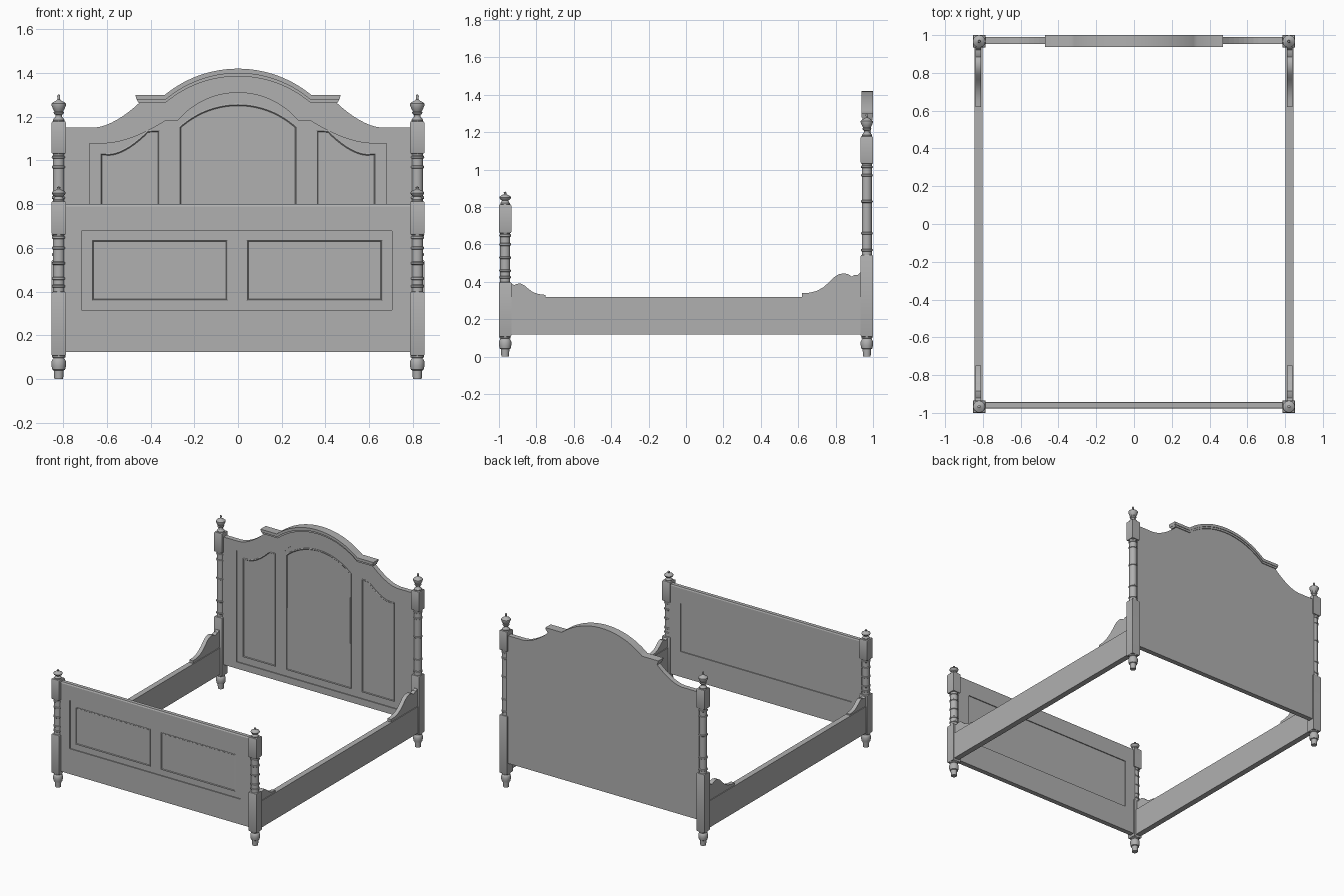
import bpy, bmesh, math
from mathutils import Vector

if "Cube" in bpy.data.objects:
    bpy.data.objects.remove(bpy.data.objects["Cube"])

GREY = bpy.data.materials.new("dark_grey")
GREY.diffuse_color = (0.435, 0.435, 0.435, 1)
GREY.use_nodes = True
GREY.node_tree.nodes["Principled BSDF"].inputs["Base Color"].default_value = GREY.diffuse_color


def shade(ob, angle=30):
    bpy.ops.object.select_all(action='DESELECT')
    bpy.context.view_layer.objects.active = ob
    ob.select_set(True)
    bpy.ops.object.shade_smooth_by_angle(angle=math.radians(angle))


def finish(bm, name, angle=30):
    bmesh.ops.recalc_face_normals(bm, faces=bm.faces)
    me = bpy.data.meshes.new(name)
    bm.to_mesh(me)
    bm.free()
    me.materials.append(GREY)
    ob = bpy.data.objects.new(name, me)
    bpy.context.collection.objects.link(ob)
    if angle:
        shade(ob, angle)
    return ob


def prism_bm(pts, a, b, axis='Y'):
    """Outline (u, z) extruded along Y or X between a and b."""
    bm = bmesh.new()
    put = (lambda u, z: (u, a, z)) if axis == 'Y' else (lambda u, z: (a, u, z))
    f = bm.faces.new([bm.verts.new(put(u, z)) for u, z in pts])
    out = bmesh.ops.extrude_face_region(bm, geom=[f])
    d = Vector((0, b - a, 0) if axis == 'Y' else (b - a, 0, 0))
    bmesh.ops.translate(bm, vec=d, verts=[v for v in out['geom'] if isinstance(v, bmesh.types.BMVert)])
    bmesh.ops.recalc_face_normals(bm, faces=bm.faces)
    return bm


def prism(name, pts, a, b, axis='Y', angle=30):
    return finish(prism_bm(pts, a, b, axis), name, angle)


def rect(x0, x1, z0, z1):
    return [(x0, z0), (x1, z0), (x1, z1), (x0, z1)]


def half_arch(w, z0, z1, n=14):
    """Circular arc from (w, z0) up to the crest (0, z1)."""
    h = z1 - z0
    r = (w * w + h * h) / (2 * h)
    t = math.asin(w / r)
    return [(r * math.sin(t * (1 - i / n)), z1 - r + r * math.cos(t * (1 - i / n))) for i in range(n + 1)]


def sweep_up(x0, z0, x1, z1, n=8):
    """Concave shoulder curve."""
    return [(x0 + (x1 - x0) * i / n, z0 + (z1 - z0) * (i / n) ** 1.7) for i in range(n + 1)]


def sym(pts):
    return pts + [(-x, z) for x, z in reversed(pts) if x > 1e-5]


def raised_panel(name, pts, y_back, y_front):
    """Panel with a moulded rim and a sunken field."""
    bm = prism_bm(pts, y_back, y_front)
    for thick, depth in ((0.005, 0.002), (0.005, -0.005)):
        f = max((f for f in bm.faces if f.normal.y < -0.9), key=lambda f: f.calc_area())
        bmesh.ops.inset_individual(bm, faces=[f], thickness=thick, depth=depth)
    return finish(bm, name, 0)


def recess(ob, pts, a, b):
    cut = prism("recess_cutter", pts, a, b)
    cut.hide_render = True
    m = ob.modifiers.new("recess", 'BOOLEAN')
    m.operation, m.solver, m.object = 'DIFFERENCE', 'EXACT', cut
    bpy.context.view_layer.objects.active = ob
    bpy.ops.object.modifier_apply(modifier=m.name)
    bpy.data.objects.remove(cut)
    ob.data.shade_flat()


def lathe(name, prof, x, y, n=24):
    bm = bmesh.new()
    vs = [bm.verts.new((x + r, y, z)) for r, z in prof]
    es = [bm.edges.new(p) for p in zip(vs, vs[1:])]
    bmesh.ops.spin(bm, geom=vs + es, cent=(x, y, 0), axis=(0, 0, 1), angle=2 * math.pi, steps=n)
    bmesh.ops.remove_doubles(bm, verts=bm.verts, dist=1e-5)
    return finish(bm, name)


def block(name, x, y, z0, z1, h=0.033):
    bm = bmesh.new()
    bmesh.ops.create_cube(bm, size=1)
    for v in bm.verts:
        v.co = (x + v.co.x * 2 * h, y + v.co.y * 2 * h, z0 + (v.co.z + 0.5) * (z1 - z0))
    ends = [e for e in bm.edges if abs(e.verts[0].co.z - e.verts[1].co.z) < 1e-6]
    bmesh.ops.bevel(bm, geom=ends, offset=0.008, segments=2, affect='EDGES', profile=0.5)
    return finish(bm, name)


def bead(z, r=0.032, h=0.007, base=0.027):
    return [(base, z - h), (r - 0.001, z - h * 0.6), (r, z), (r - 0.001, z + h * 0.6), (base, z + h)]


# Turned posts with square blocks
FOOT = [(0, 0), (0.02, 0), (0.023, 0.04), (0.029, 0.043), (0.033, 0.06), (0.033, 0.08),
        (0.028, 0.092), (0.024, 0.096), (0.03, 0.1), (0.03, 0.11), (0, 0.11)]
PX, PY = 0.82, 0.967


def post(kind, x, y, low, high, top, beads, finial):
    lathe(kind + "_foot", FOOT, x, y)
    block(kind + "_lower_block", x, y, 0.105, low)
    prof = [(0, low - 0.01), (0.027, low - 0.01)]
    for z in beads:
        prof += bead(z)
    lathe(kind + "_turning", prof + [(0.027, high + 0.01), (0, high + 0.01)], x, y)
    block(kind + "_upper_block", x, y, high, top)
    lathe(kind + "_finial", [(r, top + z) for r, z in finial], x, y)


HEAD_FINIAL = [(0, -0.005), (0.026, -0.005), (0.027, 0.006), (0.022, 0.012), (0.015, 0.02), (0.014, 0.028),
               (0.022, 0.034), (0.024, 0.04), (0.02, 0.045), (0.026, 0.055), (0.033, 0.072), (0.033, 0.08),
               (0.024, 0.088), (0.012, 0.094), (0.005, 0.1), (0.007, 0.112), (0.005, 0.12), (0, 0.122)]
FOOT_FINIAL = [(0, -0.005), (0.024, -0.005), (0.026, 0.006), (0.02, 0.012), (0.017, 0.02), (0.028, 0.028),
               (0.032, 0.036), (0.028, 0.043), (0.015, 0.05), (0.006, 0.054), (0.008, 0.062), (0, 0.068)]
for s in (-1, 1):
    post("head_post", s * PX, PY, 0.545, 1.03, 1.18, (0.57, 0.66, 0.83, 0.97, 1.015), HEAD_FINIAL)
    post("foot_post", s * PX, -PY, 0.40, 0.66, 0.815, (0.425, 0.46, 0.53, 0.60, 0.648), FOOT_FINIAL)

# Headboard with arched top and recessed field
board = prism("headboard", sym([(0.80, 0.19), (0.80, 1.15)] + sweep_up(0.66, 1.15, 0.45, 1.265)
                               + [(0.34, 1.28)] + half_arch(0.33, 1.28, 1.40)), 0.953, 0.99)
recess(board, sym([(0.68, 0.24), (0.68, 1.078)] + sweep_up(0.61, 1.078, 0.33, 1.183)
                  + half_arch(0.275, 1.183, 1.31)), 0.90, 0.960)
raised_panel("headboard_centre_panel", sym([(0.27, 0.29)] + half_arch(0.27, 1.155, 1.26)), 0.967, 0.956)
side = [(0.36, 0.29), (0.63, 0.29), (0.63, 1.033)] + sweep_up(0.59, 1.033, 0.415, 1.138) + [(0.36, 1.138)]
for s in (-1, 1):
    raised_panel("headboard_side_panel", [(s * x, z) for x, z in side], 0.967, 0.956)


# Crown moulding in stepped layers along the arch
def crown(name, end, z_hi, z_lo, y0, y1):
    hi = [(end, z_hi)] + half_arch(0.335, z_hi, z_hi + 0.12)
    lo = [(end - 0.006, z_lo)] + half_arch(0.33, z_lo, z_lo + 0.12)
    top = [(-x, z) for x, z in hi[:-1]] + list(reversed(hi))
    bottom = lo + [(-x, z) for x, z in reversed(lo[:-1])]
    prism(name, top + bottom, y0, y1, angle=45)


crown("crown_cap", 0.47, 1.30, 1.279, 0.937, 1.0)
crown("crown_cove", 0.463, 1.28, 1.265, 0.945, 0.996)

# Footboard recessed on both sides, with two raised panels
foot = prism("footboard", [(-0.978, 0.125), (-0.978, 0.79), (-0.973, 0.80), (-0.946, 0.80),
                           (-0.942, 0.79), (-0.942, 0.125)], -0.80, 0.80, 'X')
field = rect(-0.715, 0.705, 0.315, 0.677)
recess(foot, field, -1.02, -0.971)
recess(foot, field, -0.949, -0.90)
for x0, x1 in ((-0.668, -0.048), (0.04, 0.66)):
    raised_panel("footboard_panel", rect(x0, x1, 0.36, 0.637), -0.96, -0.975)

# Side rails with scrolled brackets at each end
FRONT = [(-0.945, 0.30), (-0.75, 0.30), (-0.75, 0.33), (-0.79, 0.335), (-0.82, 0.346), (-0.845, 0.365),
         (-0.865, 0.382), (-0.885, 0.392), (-0.905, 0.389), (-0.92, 0.382), (-0.93, 0.39), (-0.945, 0.392)]
REAR = [(0.945, 0.30), (0.62, 0.30), (0.62, 0.34), (0.66, 0.342), (0.70, 0.352), (0.735, 0.372), (0.765, 0.398),
        (0.79, 0.424), (0.815, 0.44), (0.845, 0.446), (0.87, 0.44), (0.885, 0.428), (0.90, 0.436),
        (0.92, 0.438), (0.93, 0.45), (0.945, 0.452)]
for s in (-1, 1):
    prism("side_rail", rect(-0.95, 0.95, 0.12, 0.32), s * 0.803, s * 0.845, 'X')
    prism("front_bracket", FRONT, s * 0.809, s * 0.839, 'X')
    prism("rear_bracket", REAR, s * 0.809, s * 0.839, 'X')
